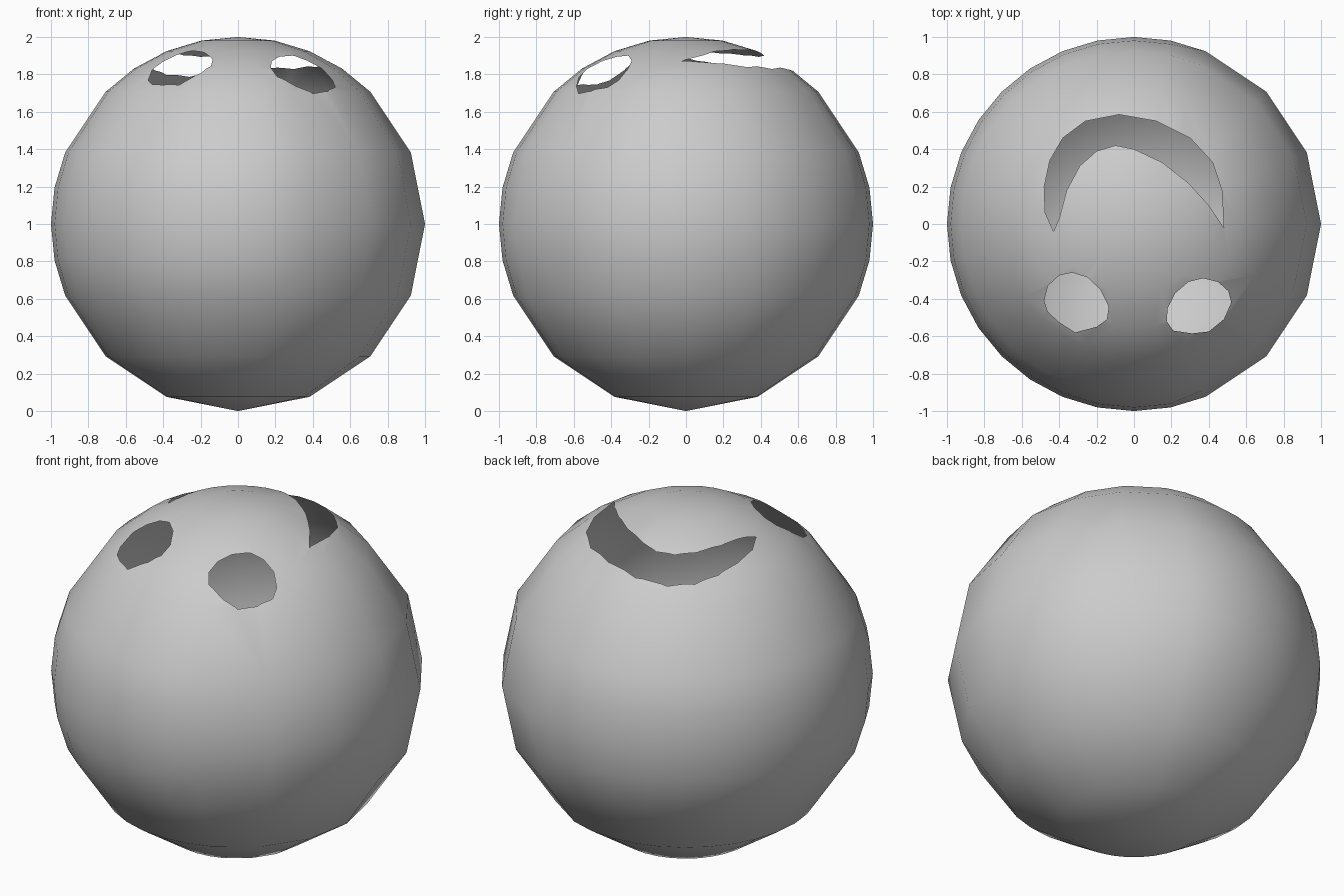
import bpy, bmesh
from math import sin, cos, radians
from mathutils import Vector

if "Cube" in bpy.data.objects:
    bpy.data.objects.remove(bpy.data.objects["Cube"])

def make_object(name, bm):
    mesh = bpy.data.meshes.new(name)
    bm.normal_update()
    bm.to_mesh(mesh)
    bm.free()
    ob = bpy.data.objects.new(name, mesh)
    bpy.context.collection.objects.link(ob)
    return ob

# Ball: coarse 22.5 degree steps on the right and bottom, finer elsewhere
azimuths = ([0, 22.5, 45, 67.5] + [78.75 + 11.25 * i for i in range(19)]
            + [292.5, 315, 337.5])
elevations = [-67.5, -45, -22.5, -11.25, 0, 11.25, 22.5, 45, 56.25, 67.5, 78.75]

def ball_point(az, el):
    a, e = radians(az), radians(el)
    r = 1.0
    if abs(el) == 11.25 and cos(a) > 0.3:
        r = cos(radians(11.25))      # keeps the right side's edges straight
    return Vector((r * cos(e) * cos(a), r * cos(e) * sin(a), 1 + r * sin(e)))

bm = bmesh.new()
rings = [[bm.verts.new(ball_point(a, e)) for a in azimuths] for e in elevations]
south, north = bm.verts.new((0, 0, 0)), bm.verts.new((0, 0, 2))
n = len(azimuths)
for i in range(n):
    j = (i + 1) % n
    for lo, hi in zip(rings, rings[1:]):
        bm.faces.new((lo[i], lo[j], hi[j], hi[i]))
    bm.faces.new((rings[-1][i], rings[-1][j], north))
    bm.faces.new((rings[0][j], rings[0][i], south))
ball = make_object("ball_shell", bm)

# Outlines of the openings, seen from the top
eye_left = [(-.33, -.26), (-.25, -.285), (-.18, -.35), (-.135, -.44), (-.145, -.51),
            (-.20, -.55), (-.315, -.58), (-.40, -.525), (-.46, -.47), (-.48, -.41),
            (-.46, -.33), (-.40, -.275)]
eye_right = [(.37, -.29), (.45, -.31), (.505, -.36), (.52, -.42), (.48, -.51),
             (.40, -.575), (.31, -.585), (.21, -.57), (.175, -.52), (.18, -.45),
             (.22, -.37), (.29, -.31)]
smile = [(-.43, -.04), (-.475, .06), (-.48, .20), (-.45, .34), (-.38, .46), (-.26, .55),
         (-.08, .585), (.12, .55), (.30, .46), (.42, .33), (.47, .18), (.48, -.02),
         (.40, .10), (.29, .22), (.15, .33), (.0, .40), (-.10, .42), (-.20, .39),
         (-.29, .31), (-.36, .18), (-.40, .03)]

# Cutter: vertical prisms through the top of the ball
bm = bmesh.new()
for outline in (eye_left, eye_right, smile):
    base = bm.faces.new([bm.verts.new((x, y, 1.0)) for x, y in outline])
    top = bmesh.ops.extrude_face_region(bm, geom=[base], use_keep_orig=True)
    for v in top["geom"]:
        if isinstance(v, bmesh.types.BMVert):
            v.co.z = 2.5
bmesh.ops.recalc_face_normals(bm, faces=bm.faces)
cutter = make_object("opening_cutter", bm)
cutter.hide_render = True

mod = ball.modifiers.new("openings", 'BOOLEAN')
mod.operation = 'DIFFERENCE'
mod.solver = 'EXACT'
mod.object = cutter
bpy.context.view_layer.objects.active = ball
bpy.ops.object.modifier_apply(modifier=mod.name)
bpy.data.objects.remove(cutter)

# Remove the cut walls so only the thin, hollow skin remains
bm = bmesh.new()
bm.from_mesh(ball.data)
centre = Vector((0, 0, 1))
inner = [f for f in bm.faces
         if f.normal.dot((f.calc_center_median() - centre).normalized()) < 0.8]
bmesh.ops.delete(bm, geom=inner, context='FACES')
for f in bm.faces:
    f.smooth = True
bm.to_mesh(ball.data)
bm.free()
